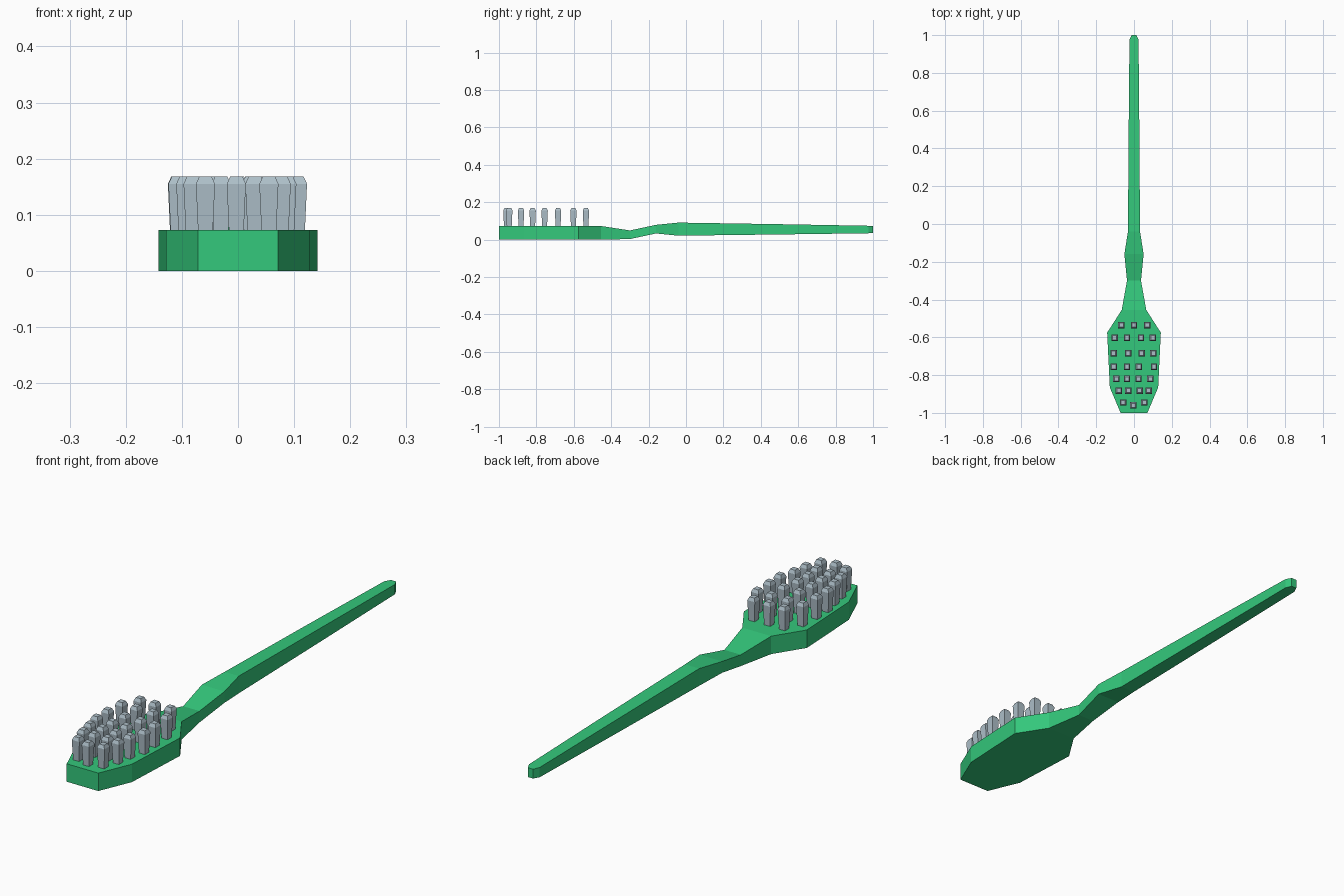
import bpy

if "Cube" in bpy.data.objects:
    bpy.data.objects.remove(bpy.data.objects["Cube"])

def material(name, rgb):
    m = bpy.data.materials.new(name)
    m.diffuse_color = (*rgb, 1)
    m.use_nodes = True
    m.node_tree.nodes["Principled BSDF"].inputs["Base Color"].default_value = m.diffuse_color
    return m

def build(name, verts, faces, mat):
    me = bpy.data.meshes.new(name)
    me.from_pydata(verts, [], faces)
    me.materials.append(mat)
    ob = bpy.data.objects.new(name, me)
    bpy.context.collection.objects.link(ob)
    return ob

def loft(rings):
    """Join four-sided rings into one closed solid."""
    verts = [v for r in rings for v in r]
    faces = [(0, 3, 2, 1)]
    for k in range(len(rings) - 1):
        a, b = 4 * k, 4 * k + 4
        for i in range(4):
            j = (i + 1) % 4
            faces.append((a + i, a + j, b + j, b + i))
    n = 4 * len(rings) - 4
    faces.append((n, n + 1, n + 2, n + 3))
    return verts, faces

green = material("green plastic", (0.034, 0.58, 0.2))
grey = material("blue grey bristle", (0.42, 0.52, 0.58))

# Brush body: y, half width, bottom, top
stations = [
    (-1.0, .071, 0, .073), (-.865, .128, 0, .073), (-.575, .142, 0, .073),
    (-.455, .065, 0, .073), (-.30, .037, .003, .049), (-.16, .051, .033, .079),
    (-.04, .032, .021, .091), (.53, .028, .028, .082), (.975, .024, .034, .074),
    (1.0, .012, .035, .073)]
rings = [[(-w, y, b), (w, y, b), (w, y, t), (-w, y, t)] for y, w, b, t in stations]
# ring order runs counter-clockwise seen from -y
body = build("brush_body", *loft(rings), green)

# Bristle tufts in rows across the head
rows = [
    (-.535, (-.067, 0, .07)),
    (-.602, (-.103, -.037, .037, .10)),
    (-.684, (-.108, -.031, .04, .103)),
    (-.756, (-.107, -.037, .026, .106)),
    (-.82, (-.093, -.037, .024, .087)),
    (-.882, (-.08, -.03, .03, .077)),
    (-.945, (-.058, -.003, .055))]
for y, xs in rows:
    for x in xs:
        yy = y - .015 if abs(x) < .01 and y < -.9 else y
        prof = [(.068, .013), (.155, .017), (.168, .011)]
        tuft = [[(x - h, yy - h, z), (x + h, yy - h, z),
                 (x + h, yy + h, z), (x - h, yy + h, z)] for z, h in prof]
        build("bristle_tuft", *loft(tuft), grey)

# Make body normals consistent
import bmesh
bm = bmesh.new()
bm.from_mesh(body.data)
bmesh.ops.recalc_face_normals(bm, faces=bm.faces)
bm.to_mesh(body.data)
bm.free()
